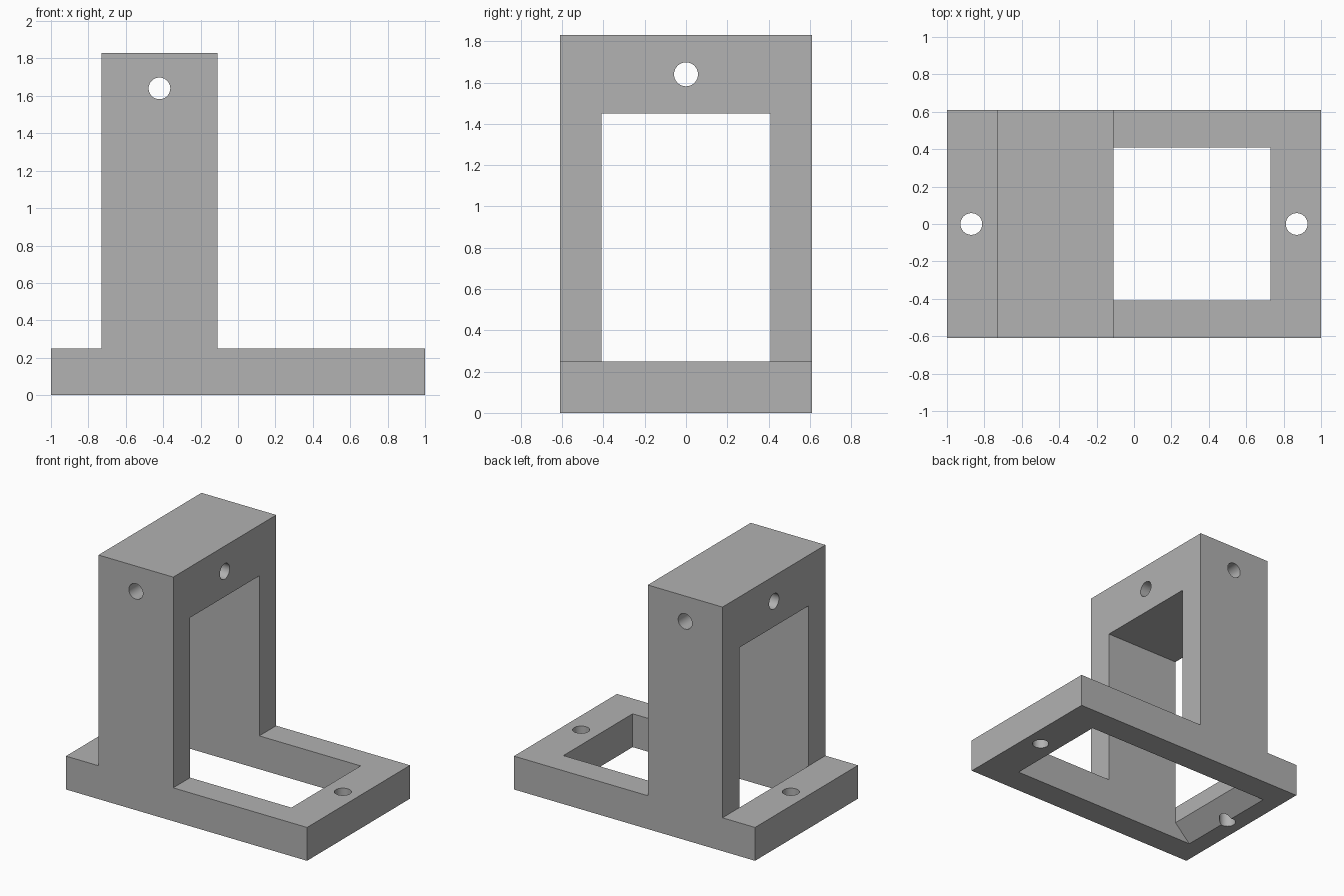
import bpy, bmesh, math
from mathutils import Vector

default = bpy.data.objects.get("Cube")
if default:
    bpy.data.objects.remove(default, do_unlink=True)

grey = bpy.data.materials.new("plain grey")
grey.use_nodes = True
colour = (0.445, 0.445, 0.445, 1)
grey.diffuse_color = colour
grey.node_tree.nodes["Principled BSDF"].inputs["Base Color"].default_value = colour

HALF_DEPTH, INNER = 0.61, 0.41
BASE_TOP, TOP, HEAD_BOTTOM = 0.25, 1.83, 1.45
BACK, FRONT = -0.73, -0.11      # tower extent along x
HOLE_Z, RADIUS = 1.64, 0.058


def link(name, bm):
    bmesh.ops.recalc_face_normals(bm, faces=bm.faces)
    mesh = bpy.data.meshes.new(name)
    bm.to_mesh(mesh)
    bm.free()
    mesh.materials.append(grey)
    obj = bpy.data.objects.new(name, mesh)
    bpy.context.collection.objects.link(obj)
    return obj


def prism(name, profile, half_depth):
    """Extrude an x-z profile symmetrically along y."""
    bm = bmesh.new()
    face = bm.faces.new([bm.verts.new((x, -half_depth, z)) for x, z in profile])
    side = bmesh.ops.extrude_face_region(bm, geom=[face])["geom"]
    verts = [v for v in side if isinstance(v, bmesh.types.BMVert)]
    bmesh.ops.translate(bm, verts=verts, vec=(0, 2 * half_depth, 0))
    return link(name, bm)


def drill(name, centre, axis, length):
    bm = bmesh.new()
    bmesh.ops.create_cone(bm, cap_ends=True, segments=48, radius1=RADIUS,
                          radius2=RADIUS, depth=length)
    turn = Vector((0, 0, 1)).rotation_difference(Vector(axis)).to_matrix()
    bmesh.ops.rotate(bm, verts=bm.verts, matrix=turn)
    bmesh.ops.translate(bm, verts=bm.verts, vec=centre)
    return link(name, bm)


# Body: flat base with an upright tower
bracket = prism("bracket", [
    (-1, 0), (1, 0), (1, BASE_TOP), (FRONT, BASE_TOP), (FRONT, TOP),
    (BACK, TOP), (BACK, BASE_TOP), (-1, BASE_TOP)], HALF_DEPTH)

# Openings: base slot with a chamfer underneath, and tower window
mid_x = (BACK + FRONT) / 2
cutters = [
    prism("base_opening_cutter", [
        (-0.86, -0.1), (-BACK, -0.1), (-BACK, 0.5), (BACK, 0.5),
        (BACK, 0.125), (-0.86, 0)], INNER),
    prism("window_cutter", [
        (-1.2, BASE_TOP), (0.2, BASE_TOP), (0.2, HEAD_BOTTOM),
        (-1.2, HEAD_BOTTOM)], INNER),
    # Bolt holes through the head and the base ends
    drill("head_side_hole_cutter", (mid_x, 0, HOLE_Z), (0, 1, 0), 2),
    drill("head_front_hole_cutter", (mid_x, 0, HOLE_Z), (1, 0, 0), 1),
]
for side, x in (("right", -0.87), ("left", 0.87)):
    cutters.append(drill(side + "_base_hole_cutter", (x, 0, 0.1), (0, 0, 1), 0.6))

bpy.context.view_layer.objects.active = bracket
for cutter in cutters:
    mod = bracket.modifiers.new(cutter.name, "BOOLEAN")
    mod.operation, mod.solver, mod.object = "DIFFERENCE", "EXACT", cutter
    bpy.ops.object.modifier_apply(modifier=mod.name)
for cutter in cutters:
    bpy.data.objects.remove(cutter, do_unlink=True)

bpy.ops.object.select_all(action="DESELECT")
bracket.select_set(True)
bpy.ops.object.shade_smooth_by_angle(angle=math.radians(30))
